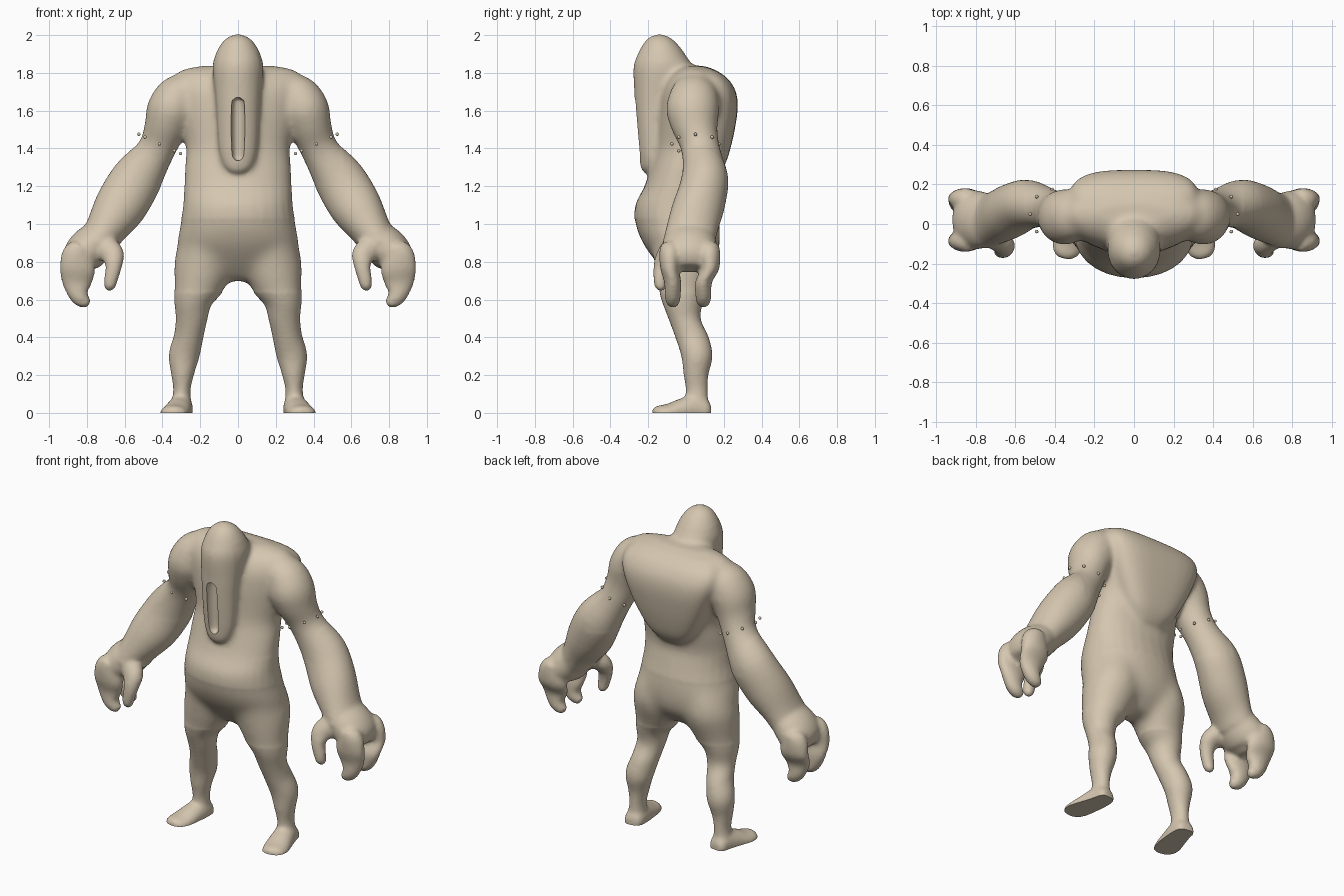
import bpy, bmesh, math
from mathutils import Vector

if "Cube" in bpy.data.objects:
    bpy.data.objects.remove(bpy.data.objects["Cube"])

SIDES = 28
Y, Z = Vector((0, 1, 0)), Vector((0, 0, 1))

skin = bpy.data.materials.new("pale clay skin")
skin.diffuse_color = (0.66, 0.565, 0.43, 1)
skin.use_nodes = True
skin.node_tree.nodes["Principled BSDF"].inputs["Base Color"].default_value = skin.diffuse_color


def spline(p0, p1, p2, p3, t):
    return tuple(0.5 * (2 * b + (c - a) * t + (2 * a - 5 * b + 4 * c - d) * t * t
                        + (3 * b - a - 3 * c + d) * t ** 3) for a, b, c, d in zip(p0, p1, p2, p3))


def tube(bm, rings, up=Y, side=1, power=2.0, steps=4):
    """Closed smooth loft; ring = (x, y, z, half width across, half width along up)."""
    rings = [(r[0] * side,) + tuple(r[1:]) for r in rings]
    n = len(rings)
    fine = []
    for i in range(n - 1):
        quad = (rings[max(i - 1, 0)], rings[i], rings[i + 1], rings[min(i + 2, n - 1)])
        fine += [spline(*quad, k / steps) for k in range(steps)]
    fine.append(rings[-1])
    loops = []
    for i, r in enumerate(fine):
        a = Vector(fine[max(i - 1, 0)][:3])
        b = Vector(fine[min(i + 1, len(fine) - 1)][:3])
        across = (b - a).cross(up).normalized()
        loop = []
        for k in range(SIDES):
            c, s = math.cos(math.tau * k / SIDES), math.sin(math.tau * k / SIDES)
            c = math.copysign(abs(c) ** (2 / power), c)
            s = math.copysign(abs(s) ** (2 / power), s)
            loop.append(bm.verts.new(Vector(r[:3]) + across * c * max(r[3], .004) + up * s * max(r[4], .004)))
        loops.append(loop)
    faces = [bm.faces.new(loops[0]), bm.faces.new(loops[-1])]
    for p, q in zip(loops, loops[1:]):
        for k in range(SIDES):
            j = (k + 1) % SIDES
            faces.append(bm.faces.new((p[k], p[j], q[j], q[k])))
    bmesh.ops.recalc_face_normals(bm, faces=faces)


def column(bm, rows, **kw):
    """Upright loft on the centre plane; row = (z, y, half width, half depth)."""
    tube(bm, [(0, y, z, a, b) for z, y, a, b in rows], **kw)


def finish(bm, name):
    mesh = bpy.data.meshes.new(name)
    bm.to_mesh(mesh)
    bm.free()
    mesh.materials.append(skin)
    mesh.polygons.foreach_set("use_smooth", [True] * len(mesh.polygons))
    ob = bpy.data.objects.new(name, mesh)
    bpy.context.collection.objects.link(ob)
    return ob


def bake(ob):
    """Apply the modifiers of an object."""
    bpy.context.view_layer.update()
    mesh = bpy.data.meshes.new_from_object(ob.evaluated_get(bpy.context.evaluated_depsgraph_get()))
    ob.modifiers.clear()
    ob.data = mesh
    mesh.materials.clear()
    mesh.materials.append(skin)


body = bmesh.new()

# Torso with belly and broad chest
column(body, [(.70, 0, .09, .07), (.76, 0, .19, .125), (.82, -.005, .28, .17), (.90, -.025, .322, .205),
              (1.0, -.045, .305, .224), (1.1, -.055, .29, .213), (1.2, -.04, .285, .18),
              (1.3, -.015, .282, .172), (1.4, .01, .275, .172), (1.5, .03, .30, .185),
              (1.6, .045, .33, .195), (1.7, .05, .355, .185), (1.77, .05, .35, .15),
              (1.815, .05, .30, .10), (1.837, .05, .20, .05)], power=2.12)

# Shield-shaped hump on the back
column(body, [(1.25, .115, .08, .05), (1.32, .125, .155, .085), (1.42, .135, .215, .106),
              (1.52, .145, .262, .117), (1.62, .15, .30, .125), (1.70, .14, .325, .125),
              (1.77, .115, .315, .107), (1.82, .09, .25, .06)], power=3)

# Head running down into a long hanging snout
column(body, [(1.265, -.19, .03, .025), (1.295, -.188, .07, .05), (1.36, -.182, .096, .065),
              (1.45, -.178, .107, .078), (1.6, -.173, .115, .096), (1.7, -.16, .123, .114),
              (1.83, -.125, .137, .153), (1.9, -.13, .119, .125), (1.96, -.137, .085, .085),
              (1.99, -.14, .05, .05), (2.004, -.14, .012, .012)])

for s in (-1, 1):
    # Leg
    tube(body, [(.15, -.015, 1.0, .11, .15), (.165, -.01, .90, .145, .172), (.18, -.002, .80, .158, .168),
                (.205, -.012, .70, .142, .142), (.237, -.018, .60, .104, .113), (.246, -.008, .50, .084, .086),
                (.262, .032, .40, .078, .089), (.286, .058, .30, .081, .083),
                (.294, .053, .20, .060, .066), (.297, .057, .12, .046, .058),
                (.300, .057, .04, .055, .062)], side=s)
    # Foot
    tube(body, [(.296, .132, .01, .035, .03), (.298, .11, .015, .055, .06), (.302, .05, .02, .064, .08),
                (.318, -.03, .01, .073, .066), (.335, -.10, .0, .078, .048),
                (.344, -.15, .0, .065, .038), (.348, -.176, .0, .03, .025)], up=Z, side=s)
    # Arm from shoulder to wrist
    tube(body, [(.25, .04, 1.72, .08, .10), (.31, .04, 1.68, .118, .13), (.355, .035, 1.60, .130, .142),
                (.388, .045, 1.50, .112, .122), (.437, .08, 1.385, .101, .105),
                (.535, .10, 1.24, .135, .125), (.625, .065, 1.09, .137, .14),
                (.705, .03, .965, .108, .138), (.745, .015, .90, .10, .14)], side=s)
    # Palm and knuckle block
    tube(body, [(.71, .02, .95, .09, .125), (.775, .02, .885, .11, .145),
                (.825, .022, .83, .105, .148), (.85, .022, .785, .075, .12),
                (.86, .022, .765, .05, .09)], side=s)
    # Two thick curled fingers
    for y0, y1 in ((-.085, -.07), (.125, .092)):
        tube(body, [(.83, y0, .885, .045, .05), (.855, y0, .84, .078, .057), (.85, y0, .76, .094, .05),
                    (.852, y1, .69, .080, .045), (.846, y1, .63, .054, .043),
                    (.82, y1, .595, .041, .039), (.787, y1, .578, .022, .024)], side=s)
    # Thumb
    tube(body, [(.73, -.05, .89, .07, .07), (.668, -.095, .84, .066, .062), (.658, -.13, .78, .045, .042),
                (.672, -.138, .71, .037, .035), (.68, -.135, .665, .03, .03),
                (.682, -.133, .646, .013, .013)], side=s)

creature = finish(body, "creature_body")

# Fuse the parts into one smooth skin
fuse = creature.modifiers.new("fuse", 'REMESH')
fuse.mode = 'VOXEL'
fuse.voxel_size = .011
fuse.use_smooth_shade = True
soft = creature.modifiers.new("soften", 'SMOOTH')
soft.factor = .5
soft.iterations = 10
bake(creature)

# Blend the hips, chest and shoulders further
skinned = bmesh.new()
skinned.from_mesh(creature.data)
hips = [v for v in skinned.verts if .64 < v.co.z < 1.02 and abs(v.co.x) < .40]
chest = [v for v in skinned.verts if 1.2 < v.co.z < 1.9 and abs(v.co.x) < .55 and v.co.y > -.20]
for region, rounds in ((hips, 45), (chest, 16)):
    for _ in range(rounds):
        bmesh.ops.smooth_vert(skinned, verts=region, factor=.5,
                              use_axis_x=True, use_axis_y=True, use_axis_z=True)
skinned.to_mesh(creature.data)
skinned.free()

# Cutter for the mouth slit and the flat soles
cut = bmesh.new()
column(cut, [(1.335, -.26, .006, .03), (1.345, -.26, .022, .042), (1.375, -.26, .034, .05),
             (1.50, -.265, .037, .05), (1.635, -.27, .034, .05), (1.66, -.27, .022, .042),
             (1.67, -.27, .006, .03)])
box = bmesh.ops.create_cube(cut, size=1)["verts"]
bmesh.ops.scale(cut, vec=(3, 3, .5), verts=box)
bmesh.ops.translate(cut, vec=(0, 0, -.25), verts=box)
cutter = finish(cut, "mouth_and_sole_cutter")
cutter.hide_render = True
cutter.hide_set(True)
slit = creature.modifiers.new("slit", 'BOOLEAN')
slit.operation = 'DIFFERENCE'
slit.solver = 'EXACT'
slit.object = cutter
bake(creature)
bpy.context.view_layer.objects.active = creature
creature.select_set(True)
bpy.ops.object.shade_smooth_by_angle(angle=math.radians(40))

# Rings of tiny studs around the upper arms
studs = bmesh.new()
for s in (-1, 1):
    for k in range(8):
        c, d = math.cos(math.tau * k / 8), math.sin(math.tau * k / 8)
        ball = bmesh.ops.create_uvsphere(studs, u_segments=10, v_segments=6, radius=.009)["verts"]
        bmesh.ops.translate(studs, verts=ball, vec=(s * (.415 + .11 * c), .05 + .125 * d, 1.424 + .051 * c))
finish(studs, "arm_studs")
